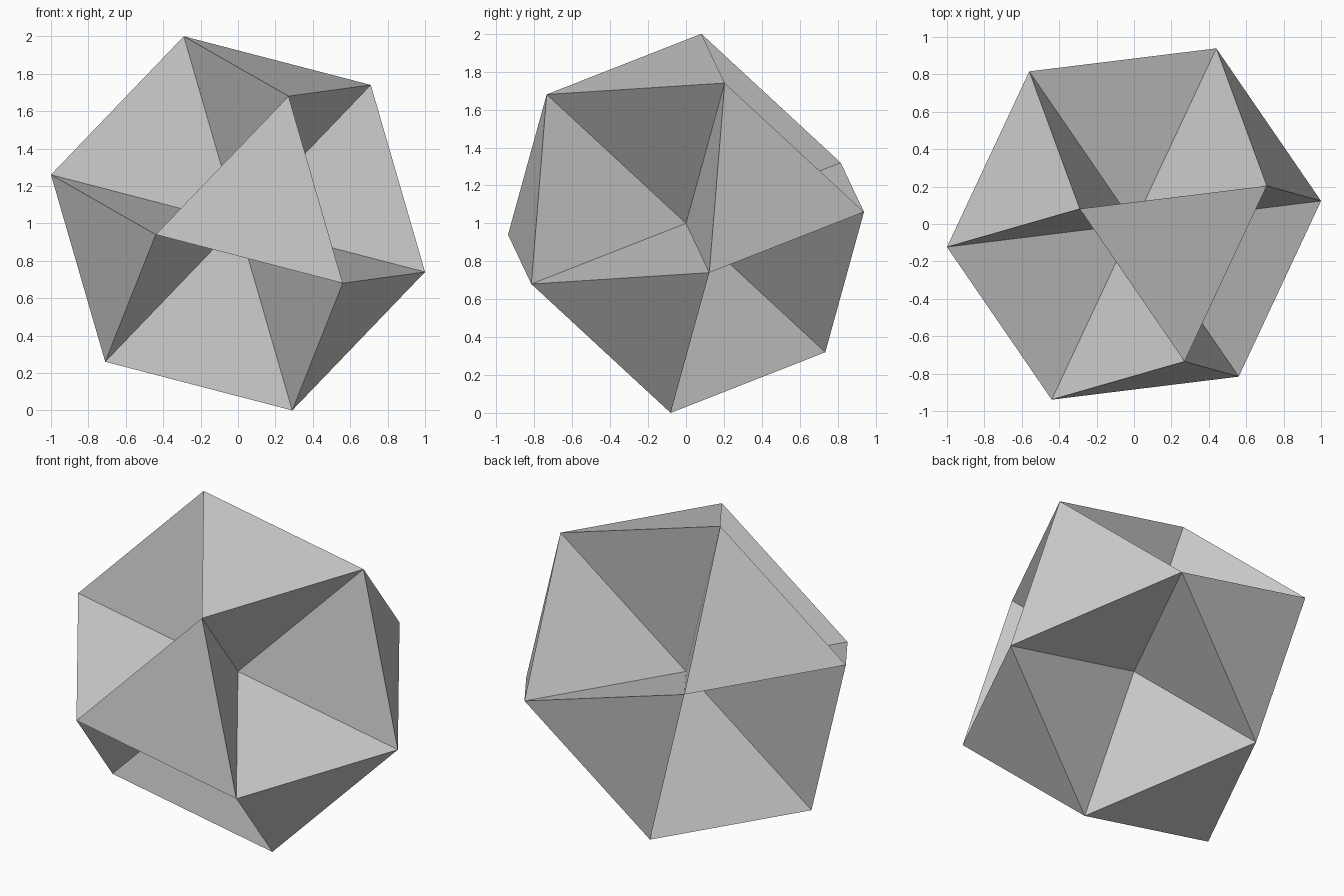
import bpy
import bmesh
from itertools import product
from mathutils import Vector

if "Cube" in bpy.data.objects:
    bpy.data.objects.remove(bpy.data.objects["Cube"])

# Three perpendicular axes of the tilted solid, and its centre
U = Vector((-0.365, -0.429, 0.470))
V = Vector((0.635, -0.306, 0.210))
W = Vector((0.075, 0.510, 0.530))
CENTRE = Vector((0, 0, 1.0))

bm = bmesh.new()
hub = bm.verts.new(CENTRE)
corners = {}


def corner(offset):
    """Return the shared vertex at this offset from the centre."""
    key = tuple(round(c, 3) for c in offset)
    if key not in corners:
        corners[key] = bm.verts.new(CENTRE + offset)
    return corners[key]


# Eight outer triangles, each joined to the centre by three pit walls
for su, sv, sw in product((1, -1), repeat=3):
    u, v, w = U * su, V * sv, W * sw
    tri = [corner(u + v), corner(v + w), corner(w + u)]
    if su * sv * sw < 0:
        tri.reverse()
    bm.faces.new(tri)
    for i in range(3):
        bm.faces.new((tri[(i + 1) % 3], tri[i], hub))

mesh = bpy.data.meshes.new("pitted_polyhedron")
bm.to_mesh(mesh)
bm.free()
obj = bpy.data.objects.new("pitted_polyhedron", mesh)
bpy.context.collection.objects.link(obj)
